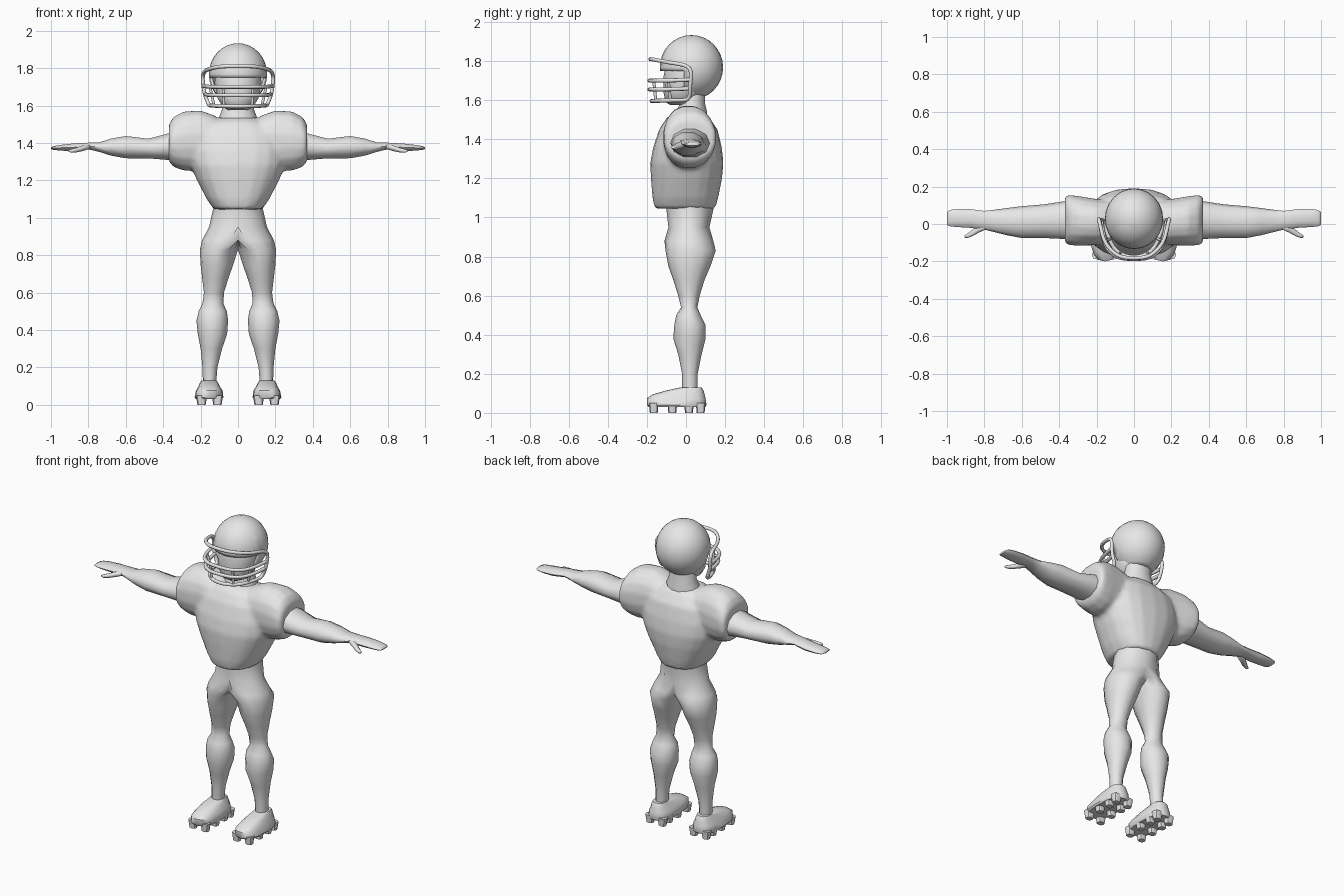
import bpy, bmesh, math

cube = bpy.data.objects.get("Cube")
if cube:
    bpy.data.objects.remove(cube, do_unlink=True)

grey = bpy.data.materials.new("plain grey")
grey.use_nodes = True
grey.diffuse_color = (0.8, 0.8, 0.8, 1)
grey.node_tree.nodes["Principled BSDF"].inputs["Base Color"].default_value = (0.8, 0.8, 0.8, 1)


def add_object(name, bm):
    bmesh.ops.recalc_face_normals(bm, faces=bm.faces)
    mesh = bpy.data.meshes.new(name)
    bm.to_mesh(mesh)
    bm.free()
    obj = bpy.data.objects.new(name, mesh)
    bpy.context.collection.objects.link(obj)
    mesh.materials.append(grey)
    return obj


def smooth(obj, angle=50):
    bpy.ops.object.select_all(action='DESELECT')
    obj.select_set(True)
    bpy.context.view_layer.objects.active = obj
    bpy.ops.object.shade_smooth_by_angle(angle=math.radians(angle))


def mirror(obj):
    mod = obj.modifiers.new("mirror", 'MIRROR')
    mod.merge_threshold = 0.0005


def loft(bm, rows, axis='z', sides=12, power=1.0, half=False):
    """Rows are (position, a0, a1, b0, b1); a, b are x, y for axis z and z, y for axis x."""
    rings = []
    for t, a0, a1, b0, b1 in rows:
        ring = []
        for i in range(sides):
            ang = math.tau * (i + 0.5 * (axis == 'x')) / sides
            c, s = math.cos(ang), math.sin(ang)
            c = math.copysign(abs(c) ** power, c)
            s = math.copysign(abs(s) ** power, s)
            a = (a0 + a1) / 2 + c * (a1 - a0) / 2
            b = (b0 + b1) / 2 + s * (b1 - b0) / 2
            if half:
                a = max(a, 0)
            ring.append(bm.verts.new((a, b, t) if axis == 'z' else (t, b, a)))
        rings.append(ring)
    for low, high in zip(rings, rings[1:]):
        for i in range(sides):
            j = (i + 1) % sides
            bm.faces.new((low[i], low[j], high[j], high[i]))
    bm.faces.new(rings[0])
    bm.faces.new(rings[-1])
    if half:  # open the centre plane so the mirrored halves join
        inner = [f for f in bm.faces if all(abs(v.co.x) < 0.0001 for v in f.verts)]
        bmesh.ops.delete(bm, geom=inner, context='FACES')
        bmesh.ops.remove_doubles(bm, verts=bm.verts, dist=0.0001)


# Hips and legs
bm = bmesh.new()
loft(bm, [
    (1.10, -.13, .13, -.10, .14), (1.04, -.135, .135, -.10, .14),
    (.95, -.155, .155, -.09, .12), (.88, -.11, .192, -.11, .14),
    (.83, 0, .204, -.105, .152), (.75, .025, .20, -.09, .125),
    (.68, .05, .192, -.065, .095), (.60, .075, .182, -.04, .07),
    (.54, .078, .19, -.025, .058), (.50, .06, .21, -.05, .075),
    (.45, .053, .222, -.06, .10), (.38, .058, .215, -.065, .10),
    (.30, .085, .20, -.04, .08), (.20, .11, .19, -.02, .06),
    (.10, .118, .187, -.02, .06)], half=True)
legs = add_object("hips_and_legs", bm)
mirror(legs)
smooth(legs, 70)

# Shoes with two rows of studs
bm = bmesh.new()
loft(bm, [
    (.03, .085, .225, -.19, .10), (.04, .078, .232, -.20, .105),
    (.075, .082, .225, -.20, .10), (.095, .095, .213, -.17, .095),
    (.115, .105, .205, -.10, .09), (.13, .115, .195, -.03, .08)], power=.75, sides=16)
for x in (.11, .195):
    for y in (-.165, -.07, .015, .075):
        loft(bm, [(0, x - .022, x + .022, y - .02, y + .02),
                  (.05, x - .03, x + .03, y - .025, y + .025)], sides=8, power=.8)
shoes = add_object("shoes", bm)
mirror(shoes)
smooth(shoes, 45)

# Jersey: torso and padded sleeves blended into one skin
bm = bmesh.new()
loft(bm, [
    (1.045, -.13, .13, -.16, .15), (1.10, -.168, .168, -.172, .165),
    (1.20, -.22, .22, -.18, .185), (1.28, -.255, .255, -.183, .192),
    (1.36, -.265, .265, -.168, .183), (1.45, -.24, .24, -.138, .162),
    (1.51, -.16, .16, -.10, .12), (1.535, -.10, .10, -.06, .09)], sides=20, power=.85)
for side in (1, -1):
    loft(bm, [(side * x, *rest) for x, *rest in (
        (.05, 1.35, 1.50, -.08, .10), (.13, 1.28, 1.55, -.11, .13),
        (.20, 1.25, 1.575, -.115, .135), (.29, 1.25, 1.57, -.118, .15),
        (.345, 1.27, 1.54, -.115, .157), (.37, 1.30, 1.50, -.105, .15))],
        axis='x', sides=16, power=.9)
jersey = add_object("jersey", bm)
remesh = jersey.modifiers.new("blend", 'REMESH')
remesh.mode = 'VOXEL'
remesh.voxel_size = .012
remesh.use_smooth_shade = True
relax = jersey.modifiers.new("relax", 'SMOOTH')
relax.factor = .5
relax.iterations = 6

# Arms, hands and thumbs
bm = bmesh.new()
loft(bm, [
    (.30, 1.30, 1.46, -.085, .125), (.37, 1.305, 1.455, -.08, .122),
    (.48, 1.315, 1.425, -.075, .105), (.60, 1.315, 1.44, -.075, .095),
    (.68, 1.33, 1.425, -.06, .085), (.74, 1.35, 1.405, -.045, .077),
    (.80, 1.365, 1.402, -.03, .07), (.88, 1.355, 1.398, -.02, .08),
    (.95, 1.358, 1.39, -.016, .08), (.985, 1.362, 1.384, -.012, .075),
    (1.0, 1.367, 1.378, -.005, .063)], axis='x', sides=10)
loft(bm, [
    (.79, 1.368, 1.395, -.03, .01), (.83, 1.355, 1.388, -.048, .0),
    (.865, 1.348, 1.375, -.067, -.03), (.89, 1.347, 1.368, -.075, -.05),
    (.905, 1.352, 1.362, -.074, -.06)], axis='x', sides=8)
arms = add_object("arms", bm)
mirror(arms)
smooth(arms, 70)

# Neck and head
bm = bmesh.new()
loft(bm, [(1.48, -.11, .11, -.06, .11), (1.54, -.10, .10, -.05, .11),
          (1.58, -.085, .085, -.035, .10), (1.68, -.085, .085, -.03, .10)], sides=14)
smooth(add_object("neck", bm), 70)
bm = bmesh.new()
loft(bm, [(1.575, -.05, .05, -.08, .02), (1.59, -.08, .08, -.105, .06),
          (1.64, -.11, .11, -.115, .10), (1.72, -.125, .125, -.115, .13),
          (1.80, -.12, .12, -.10, .13), (1.86, -.08, .08, -.05, .10)], sides=16)
smooth(add_object("head", bm), 70)

# Helmet shell with the face opening cut away
bm = bmesh.new()
bmesh.ops.create_uvsphere(bm, u_segments=24, v_segments=16, radius=1)
for v in bm.verts:
    v.co = (v.co.x * .156, .028 + v.co.y * .162, 1.768 + v.co.z * .165)
for point, normal in (((0, 0, 1.75), (0, 0, 1)), ((0, 0, 1.635), (0, 0, 1)), ((0, -.01, 0), (0, 1, 0))):
    bmesh.ops.bisect_plane(bm, geom=bm.verts[:] + bm.edges[:] + bm.faces[:],
                           plane_co=point, plane_no=normal)
cut = []
for f in bm.faces:
    mid = f.calc_center_median()
    if (mid.y < -.01 and mid.z < 1.75) or mid.z < 1.62:
        cut.append(f)
bmesh.ops.delete(bm, geom=cut, context='FACES')
helmet = add_object("helmet", bm)
shell = helmet.modifiers.new("thickness", 'SOLIDIFY')
shell.thickness = .015
shell.offset = -1
smooth(helmet, 50)


# Face guard bars
def bar(name, points, cyclic=False, radius=.0105):
    curve = bpy.data.curves.new(name, 'CURVE')
    curve.dimensions = '3D'
    curve.bevel_depth = radius
    curve.bevel_resolution = 2
    curve.use_fill_caps = True
    curve.resolution_u = 4
    spline = curve.splines.new('NURBS')
    spline.points.add(len(points) - 1)
    for p, co in zip(spline.points, points):
        p.co = (*co, 1)
    spline.order_u = min(3, len(points))
    spline.use_cyclic_u = cyclic
    spline.use_endpoint_u = not cyclic
    curve.materials.append(grey)
    obj = bpy.data.objects.new(name, curve)
    bpy.context.collection.objects.link(obj)
    bpy.ops.object.select_all(action='DESELECT')
    obj.select_set(True)
    bpy.context.view_layer.objects.active = obj
    bpy.ops.object.convert(target='MESH')
    smooth(bpy.context.object, 60)


def both_sides(points):
    flipped = [(-x, y, z) for x, y, z in reversed(points) if x > 0]
    return flipped + points


rim = [(0, -.185, 1.81), (.09, -.175, 1.81), (.16, -.10, 1.795), (.182, .0, 1.78),
       (.19, .03, 1.75), (.182, .02, 1.67), (.155, .02, 1.60), (.145, -.05, 1.60),
       (.10, -.15, 1.597), (0, -.185, 1.595)]
bar("guard_rim", both_sides(rim)[:-1] + [rim[-1]], cyclic=True)
for label, z, w in (("upper", 1.70, 1.0), ("lower", 1.655, .95)):
    bar("guard_" + label + "_bar", both_sides([
        (0, -.19, z), (.10 * w, -.18, z), (.17 * w, -.10, z), (.183 * w, .02, z + .005)]))
for side, label in ((1, "left"), (-1, "right")):
    bar("guard_" + label + "_front_post", [(side * .08, -.165, 1.70), (side * .075, -.155, 1.60)], radius=.008)
    bar("guard_" + label + "_side_post", [(side * .15, -.09, 1.70), (side * .128, -.08, 1.60)], radius=.008)
